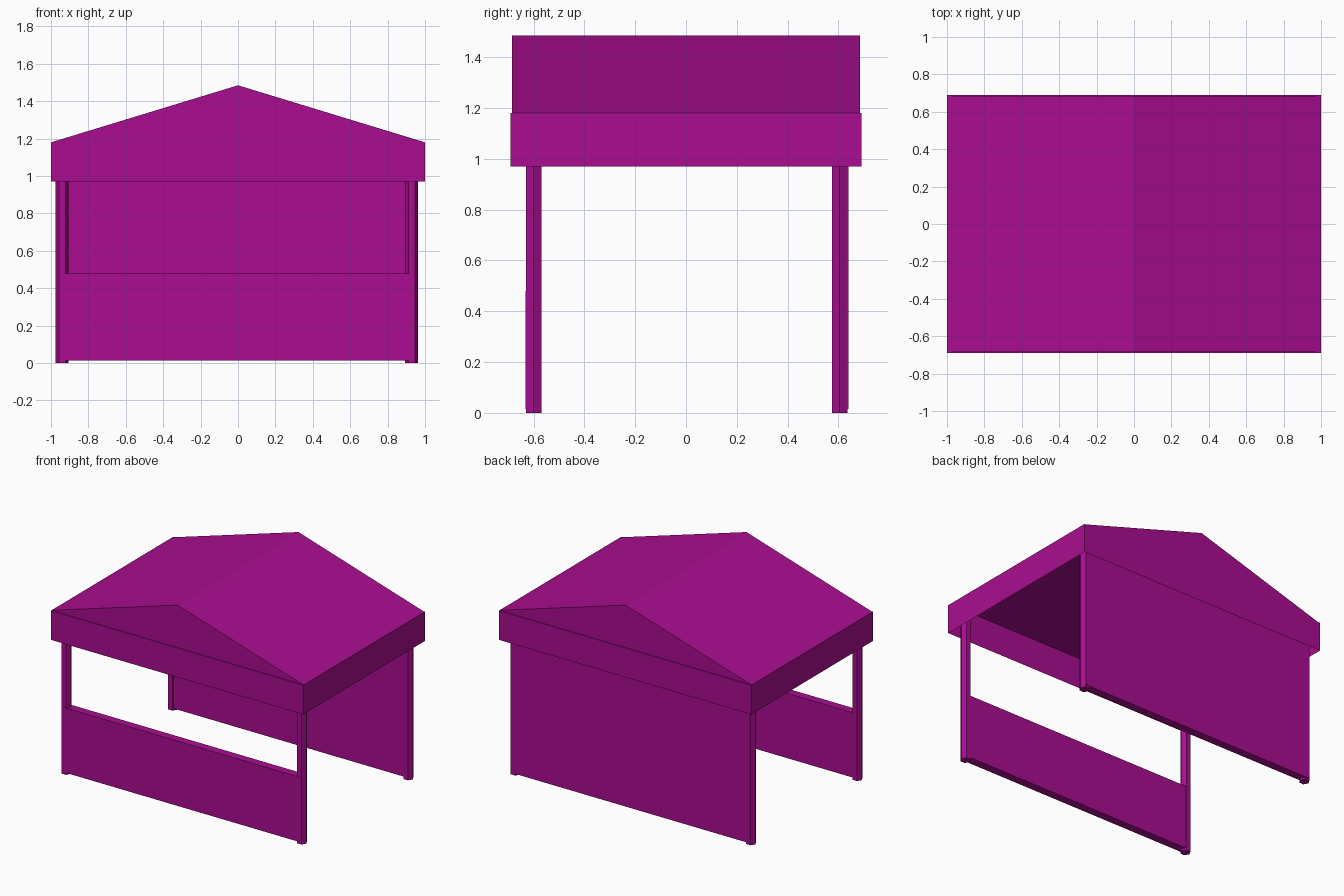
import bpy, bmesh, math
from mathutils import Vector

if "Cube" in bpy.data.objects:
    bpy.data.objects.remove(bpy.data.objects["Cube"])

mat = bpy.data.materials.new("magenta")
mat.diffuse_color = (0.40, 0.004, 0.28, 1)
mat.use_nodes = True
mat.node_tree.nodes["Principled BSDF"].inputs["Base Color"].default_value = mat.diffuse_color


def make(name, bm):
    bmesh.ops.recalc_face_normals(bm, faces=bm.faces)
    me = bpy.data.meshes.new(name)
    bm.to_mesh(me)
    bm.free()
    me.materials.append(mat)
    ob = bpy.data.objects.new(name, me)
    bpy.context.collection.objects.link(ob)
    return ob


def prism(profile, direction):
    """Extrude a closed outline along a direction."""
    bm = bmesh.new()
    face = bm.faces.new([bm.verts.new(p) for p in profile])
    ext = bmesh.ops.extrude_face_region(bm, geom=[face], use_keep_orig=True)
    verts = [g for g in ext["geom"] if isinstance(g, bmesh.types.BMVert)]
    bmesh.ops.translate(bm, verts=verts, vec=Vector(direction))
    return bm


def box(x0, x1, y0, y1, z0, z1):
    return prism([(x0, y0, z0), (x1, y0, z0), (x1, y1, z0), (x0, y1, z0)],
                 (0, 0, z1 - z0))


# Gable roof
make("gable_roof", prism([(-1, -0.685, 1.18), (1, -0.685, 1.18),
                          (0, -0.685, 1.485)], (0, 1.37, 0)))

# Valance: a tray open at the bottom, its recess forming the flat ceiling
bm = box(-1, 1, -0.69, 0.69, 0.97, 1.18)
bmesh.ops.recalc_face_normals(bm, faces=bm.faces)
bottom = min(bm.faces, key=lambda f: f.calc_center_median().z)
bmesh.ops.inset_region(bm, faces=[bottom], thickness=0.04)
bottom = [f for f in bm.faces if f.normal.z < -0.9
          and f.calc_center_median().xy.length < 0.01][0]
bmesh.ops.translate(bm, verts=bottom.verts, vec=(0, 0, 0.2))
make("valance", bm)

# Hexagonal corner posts
R = 0.035
for side, x in (("left", -0.94), ("right", 0.928)):
    for end, y in (("front", -0.6), ("back", 0.605)):
        ring = [(x + R * math.cos(math.radians(a)),
                 y + R * math.sin(math.radians(a)), 0)
                for a in range(0, 360, 60)]
        make(f"{end}_{side}_post", prism(ring, (0, 0, 1.17)))

# Low counter at the front and full wall at the back
make("front_counter", box(-0.955, 0.945, -0.632, -0.572, 0.015, 0.48))
make("back_wall", box(-0.955, 0.945, 0.58, 0.64, 0.015, 1.17))
